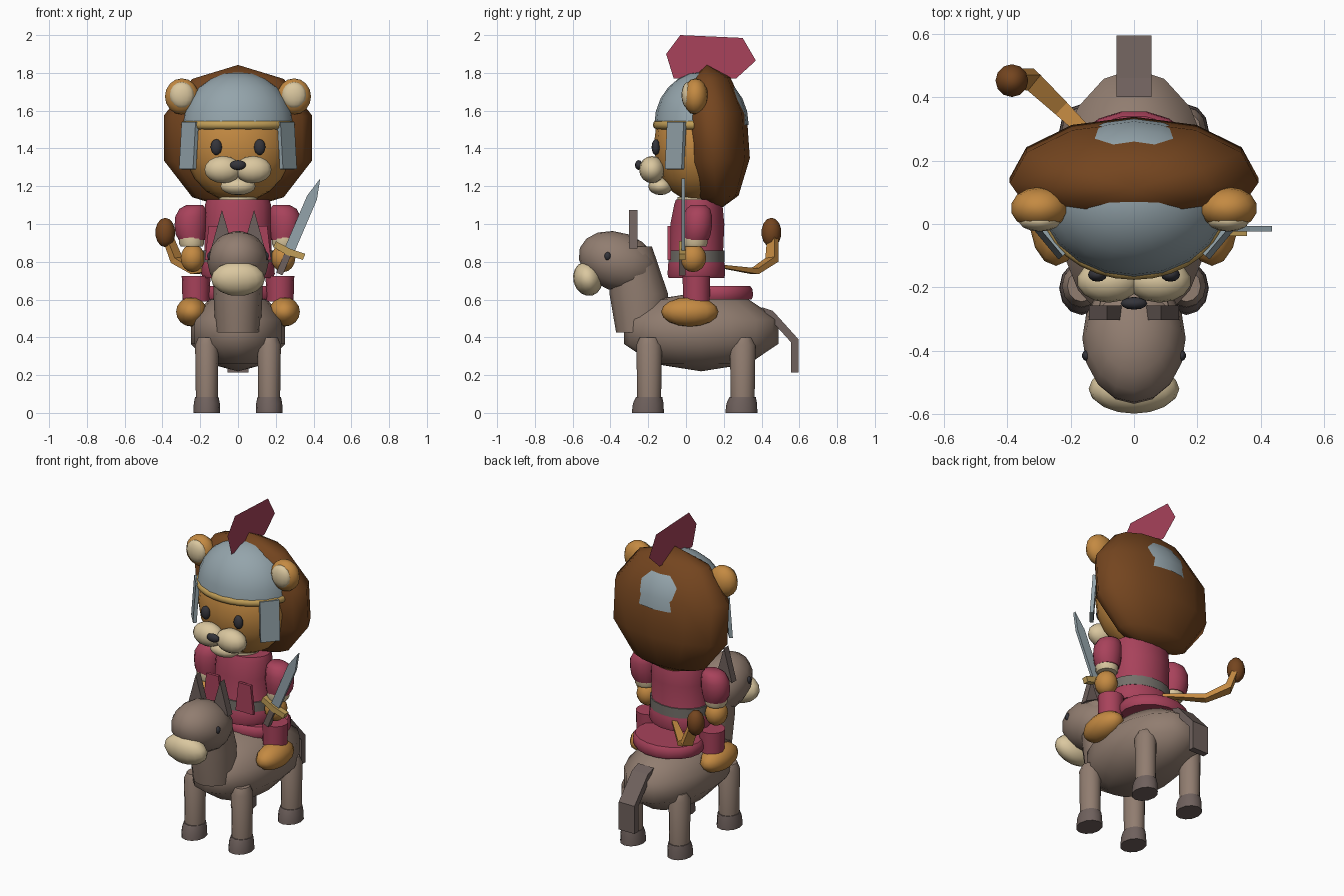
import bpy, bmesh, math
from mathutils import Matrix, Vector

if "Cube" in bpy.data.objects:
    bpy.data.objects.remove(bpy.data.objects["Cube"])


def mat(name, hexcol):
    c = [int(hexcol[i:i + 2], 16) / 255 for i in (0, 2, 4)]
    m = bpy.data.materials.new(name)
    m.diffuse_color = [(v / 12.92 if v < .04 else ((v + .055) / 1.055) ** 2.4) for v in c] + [1]
    m.use_nodes = True
    m.node_tree.nodes["Principled BSDF"].inputs["Base Color"].default_value = m.diffuse_color
    return m


FUR = mat("golden fur", "C48A42")
MANE = mat("brown mane", "74451F")
HIDE = mat("donkey hide", "917D70")
CREAM = mat("cream", "DAC79F")
RED = mat("red cloth", "A8425B")
STEEL = mat("steel", "94A4AB")
GOLD = mat("gold", "C29F58")
BLACK = mat("black", "34343A")
HOOF = mat("dark hoof", "6F615D")
BELT = mat("belt grey", "74706A")


def finish(name, bm, material, smooth=40):
    bmesh.ops.recalc_face_normals(bm, faces=bm.faces)
    me = bpy.data.meshes.new(name)
    bm.to_mesh(me)
    bm.free()
    me.materials.append(material)
    if smooth:
        for p in me.polygons:
            p.use_smooth = True
        me.set_sharp_from_angle(angle=math.radians(smooth))
    ob = bpy.data.objects.new(name, me)
    bpy.context.collection.objects.link(ob)
    return ob


def ball(name, m, loc, rad, seg=16, rings=10, tilt=0, front=1, smooth=70):
    """Ellipsoid; front squashes the -y half, tilt turns it about x."""
    bm = bmesh.new()
    bmesh.ops.create_uvsphere(bm, u_segments=seg, v_segments=rings, radius=1)
    for v in bm.verts:
        if v.co.y < 0:
            v.co.y *= front
        v.co = Vector([a * b for a, b in zip(v.co, rad)])
    bm.transform(Matrix.Translation(loc) @ Matrix.Rotation(math.radians(tilt), 4, 'X'))
    return finish(name, bm, m, smooth)


def bridge(name, m, rings, smooth=40):
    bm = bmesh.new()
    rows = [[bm.verts.new(p) for p in r] for r in rings]
    n = len(rows[0])
    for a, b in zip(rows, rows[1:]):
        for i in range(n):
            j = (i + 1) % n
            bm.faces.new((a[i], a[j], b[j], b[i]))
    bm.faces.new(rows[0])
    bm.faces.new(rows[-1])
    return finish(name, bm, m, smooth)


def loft(name, m, rings, n=16, smooth=40):
    """Stack of level ellipses (cx, cy, z, rx, ry)."""
    return bridge(name, m, [[(cx + rx * math.cos(2 * math.pi * i / n), cy + ry * math.sin(2 * math.pi * i / n), z)
                             for i in range(n)] for cx, cy, z, rx, ry in rings], smooth)


def prism(name, m, pts, axis, centre, thick):
    """2D outline (y,z) or (x,z) extruded along axis; zero thickness gives a sheet."""
    put = (lambda p, d: (d, p[0], p[1])) if axis == 'x' else (lambda p, d: (p[0], d, p[1]))
    if thick:
        return bridge(name, m, [[put(p, centre + s * thick / 2) for p in pts] for s in (-1, 1)], 0)
    bm = bmesh.new()
    bm.faces.new([bm.verts.new(put(p, centre)) for p in pts])
    return finish(name, bm, m, 0)


# ---- donkey ----
ball("donkey_body", HIDE, (0, .08, .43), (.262, .43, .21), 16, 5)
loft("donkey_neck", HIDE, [(0, -.24, .425, .12, .13), (0, -.25, .63, .13, .155),
                           (0, -.30, .88, .12, .12)], 12)
ball("donkey_head", HIDE, (0, -.36, .80), (.163, .215, .155), 16, 8, tilt=-20)
ball("donkey_muzzle", CREAM, (0, -.52, .71), (.143, .077, .092), 16, 8, tilt=15)
prism("donkey_tail", HOOF, [(.40, .56), (.46, .54), (.595, .39), (.595, .215), (.555, .215),
                            (.555, .375), (.45, .49)], 'x', 0, .11)
for s, side in ((-1, "left"), (1, "right")):
    ball("donkey_eye_" + side, BLACK, (s * .15, -.415, .83), (.014, .017, .022), 10, 6)
    prism("donkey_ear_" + side, HOOF, [(s * .142, .87), (s * .085, 1.075), (s * .04, .92)], 'y', -.28, .045)
    for y, end in ((-.195, "front"), (.3, "hind")):
        loft(f"donkey_{end}_leg_{side}", HIDE, [(s * .165, y, .07, .058, .063), (s * .165, y, .36, .062, .068),
                                                (s * .165, y, .40, .045, .05)], 12)
        loft(f"hoof_{end}_{side}", HOOF, [(s * .165, y - .007, 0, .071, .085), (s * .165, y - .005, .05, .069, .081),
                                          (s * .165, y, .085, .062, .069)], 12)

# ---- saddle ----
loft("saddle", RED, [(0, .17, .6, .21, .18), (0, .17, .62, .22, .188), (0, .17, .655, .218, .185),
                     (0, .17, .672, .205, .172)], 18)

# ---- lion body ----
loft("tunic", RED, [(0, .055, .715, .185, .15), (0, .055, .735, .195, .155), (0, .055, .79, .19, .152),
                    (0, .055, .82, .178, .142), (0, .06, 1.0, .178, .145), (0, .065, 1.1, .175, .13),
                    (0, .065, 1.13, .165, .12)], 18)
loft("belt", BELT, [(0, .055, .80, .188, .15), (0, .055, .86, .188, .15)], 18)
loft("collar", CREAM, [(0, .055, 1.1, .1, .1), (0, .055, 1.142, .1, .1)], 16)
for s, side in ((-1, "left"), (1, "right")):
    prism("tunic_tab_" + side, RED, [(s * .05, .81), (s * .175, .81), (s * .155, .99), (s * .07, .99)], 'y', -.088, .018)
    loft("sleeve_" + side, RED, [(s * .245, .055, .915, .068, .066), (s * .25, .058, .945, .08, .074),
                                 (s * .25, .06, .99, .086, .08), (s * .248, .062, 1.04, .084, .078),
                                 (s * .24, .064, 1.08, .07, .065), (s * .23, .065, 1.1, .045, .04)], 14, 60)
    loft("cuff_" + side, CREAM, [(s * .245, .05, .88, .058, .058), (s * .245, .05, .895, .066, .065),
                                 (s * .248, .052, .93, .066, .065)], 14)
    ball("hand_" + side, FUR, (s * .24, .037, .82), (.065, .07, .075), 14, 8)
    loft("trouser_leg_" + side, RED, [(s * .222, .055, .59, .072, .072), (s * .222, .055, .725, .076, .075)], 14)
    ball("foot_" + side, FUR, (s * .246, .02, .535), (.084, .152, .078), 14, 8)

# ---- lion tail: square tube along a bent path ----
path = [Vector(p) for p in ((-.05, .19, .775), (-.23, .365, .75), (-.325, .455, .81), (-.38, .46, .95))]
rings = []
for i, (p, r) in enumerate(zip(path, (.014, .026, .032, .026))):
    t = (path[min(i + 1, 3)] - path[max(i - 1, 0)]).normalized()
    a = Vector((.7, .72, 0))
    a = (a - t * a.dot(t)).normalized()
    b = t.cross(a) * .6
    rings.append([p + r * (a * u + b * v) for u, v in ((-1, -1), (1, -1), (1, 1), (-1, 1))])
bridge("lion_tail", FUR, rings, 0)
ball("tail_tuft", MANE, (-.385, .452, .955), (.053, .053, .078), 12, 7)

# ---- lion head ----
ball("lion_head", FUR, (0, .06, 1.42), (.285, .23, .305), 16, 10)
ball("mane", MANE, (0, .138, 1.455), (.412, .202, .388), 12, 5, tilt=4, front=.78)
ball("nose", BLACK, (0, -.25, 1.312), (.042, .02, .026), 12, 8)
ball("chin", CREAM, (0, -.135, 1.2), (.095, .065, .047), 14, 8)
for s, side in ((-1, "left"), (1, "right")):
    ball("muzzle_" + side, CREAM, (s * .08, -.18, 1.288), (.1, .068, .072), 14, 8)
    ball("eye_" + side, BLACK, (s * .115, -.16, 1.407), (.03, .022, .042), 12, 8)
    ball("ear_" + side, FUR, (s * .297, .05, 1.675), (.092, .067, .096), 14, 8)
    ball("inner_ear_" + side, CREAM, (s * .297, .01, 1.682), (.066, .034, .07), 14, 8)

# ---- helmet ----
bm = bmesh.new()
bmesh.ops.create_uvsphere(bm, u_segments=20, v_segments=12, radius=1)
bmesh.ops.bisect_plane(bm, geom=bm.verts[:] + bm.edges[:] + bm.faces[:], plane_co=(0, 0, 0),
                       plane_no=(0, 0, -1), clear_outer=True)
bm.transform(Matrix.Translation((0, .082, 1.525)) @ Matrix.Diagonal((.298, .25, .28, 1)))
finish("helmet", bm, STEEL)
# gold rim only round the face side
rim = []
for i in range(17):
    t = math.pi * (1 + i / 16)
    rim.append([((.285 + .02 * math.cos(q)) * math.cos(t), .08 + (.236 + .02 * math.cos(q)) * math.sin(t),
                 1.525 + .024 * math.sin(q)) for q in [k * math.pi / 4 for k in range(8)]])
bridge("helmet_band", GOLD, rim, 60)
for s, side in ((-1, "left"), (1, "right")):
    bm = bmesh.new()
    bmesh.ops.create_cube(bm, size=1)
    bm.transform(Matrix.Translation((s * .26, -.055, 1.415)) @ Matrix.Rotation(s * math.radians(50), 4, 'Z')
                 @ Matrix.Rotation(math.radians(-4), 4, 'X') @ Matrix.Diagonal((.115, .022, .25, 1)))
    finish("cheek_guard_" + side, bm, STEEL, 0)
prism("plume", RED, [(-.105, 1.9), (-.03, 2.0), (.3, 1.985), (.37, 1.865), (.265, 1.77), (-.065, 1.77)], 'x', 0, 0)


# ---- sword ----
def sword(pts, a=math.radians(23.2)):
    return [(.27 + u * math.cos(a) + v * math.sin(a), .855 - u * math.sin(a) + v * math.cos(a)) for u, v in pts]


prism("sword_blade", STEEL, sword([(-.028, 0), (.028, 0), (.028, .31), (0, .42), (-.028, .31)]), 'y', -.015, .018)
prism("sword_guard", GOLD, sword([(-.085, -.012), (0, -.022), (.085, -.012), (.085, .022), (0, .015), (-.085, .022)]),
      'y', -.02, .036)
prism("sword_grip", HOOF, sword([(-.018, -.13), (.018, -.13), (.018, 0), (-.018, 0)]), 'y', -.02, .036)
